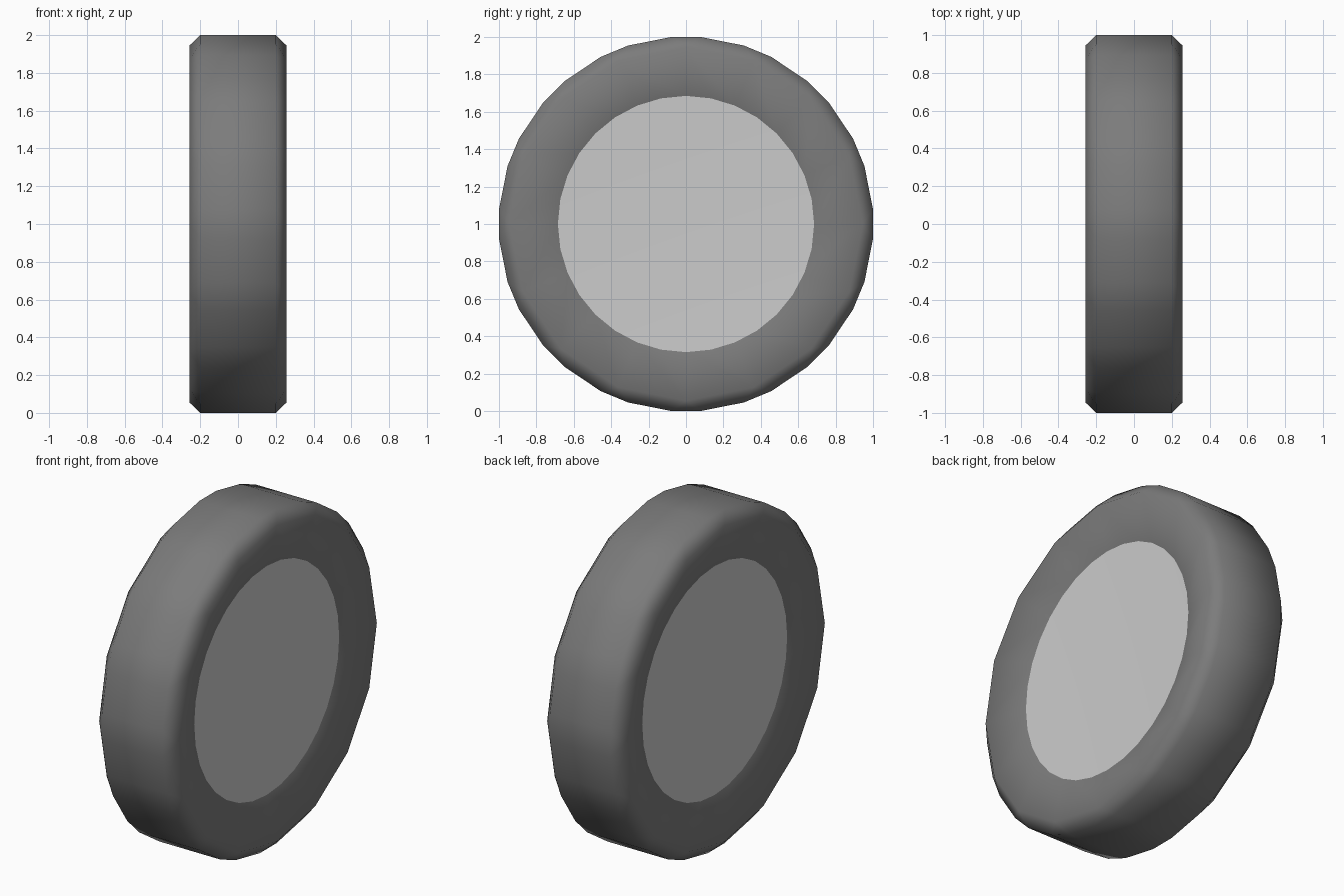
import bpy, bmesh, math

if "Cube" in bpy.data.objects:
    bpy.data.objects.remove(bpy.data.objects["Cube"])

SIDES = 16
AXLE_Z = 1.0


def column_angles():
    # each corner of the 16-sided tread is cut into two points
    out = []
    for i in range(SIDES):
        for d in (-4.5, 4.5):
            out.append((i * 360 / SIDES, i * 360 / SIDES + d))
    return out


def even_ring(bm, x, r, n=32):
    return [bm.verts.new((x, r * math.sin(i * 2 * math.pi / n),
                          AXLE_Z + r * math.cos(i * 2 * math.pi / n))) for i in range(n)]


def finish(bm, name):
    bmesh.ops.remove_doubles(bm, verts=bm.verts[:], dist=0.0005)
    bmesh.ops.recalc_face_normals(bm, faces=bm.faces[:])
    me = bpy.data.meshes.new(name)
    bm.to_mesh(me)
    bm.free()
    for p in me.polygons:
        p.use_smooth = True
    ob = bpy.data.objects.new(name, me)
    bpy.context.collection.objects.link(ob)
    return ob


def at(x, r, deg):
    a = math.radians(deg)
    return (x, r * math.sin(a), AXLE_Z + r * math.cos(a))


# tyre: bevelled 16-sided tread, sidewalls sloping in to the hub
bm = bmesh.new()
cols = column_angles()
rings = []
# (x, radius, 0 = both points on the corner, 1 = split corner, 2 = even spacing)
for x, r, kind in ((-0.19, 0.685, 2), (-0.257, 0.945, 0), (-0.2, 1.003, 1),
                   (0.2, 1.003, 1), (0.257, 0.945, 0), (0.19, 0.685, 2)):
    if kind == 2:
        rings.append(even_ring(bm, x, r))
    else:
        rings.append([bm.verts.new(at(x, r, c[kind])) for c in cols])
for a, b in zip(rings, rings[1:]):
    for i in range(32):
        j = (i + 1) % 32
        bm.faces.new((a[i], a[j], b[j], b[i]))
tyre = finish(bm, "tyre")
mat = bpy.data.materials.new("dark_rubber")
mat.diffuse_color = (0.2, 0.2, 0.2, 1)
mat.use_nodes = True
mat.node_tree.nodes["Principled BSDF"].inputs["Base Color"].default_value = mat.diffuse_color
tyre.data.materials.append(mat)

# hub discs: slightly dished, one on each side
for side, name in ((1, "hub_right"), (-1, "hub_left")):
    bm = bmesh.new()
    rim = even_ring(bm, side * 0.19, 0.685)
    mid = bm.verts.new((side * 0.172, 0, AXLE_Z))
    for i in range(32):
        f = (rim[(i + 1) % 32], rim[i], mid)
        bm.faces.new(f if side > 0 else f[::-1])
    bm.normal_update()
    if bm.faces[:][0].normal.x * side < 0:
        bmesh.ops.reverse_faces(bm, faces=bm.faces[:])
    me = bpy.data.meshes.new(name)
    bm.to_mesh(me)
    bm.free()
    for p in me.polygons:
        p.use_smooth = True
    bpy.context.collection.objects.link(bpy.data.objects.new(name, me))
